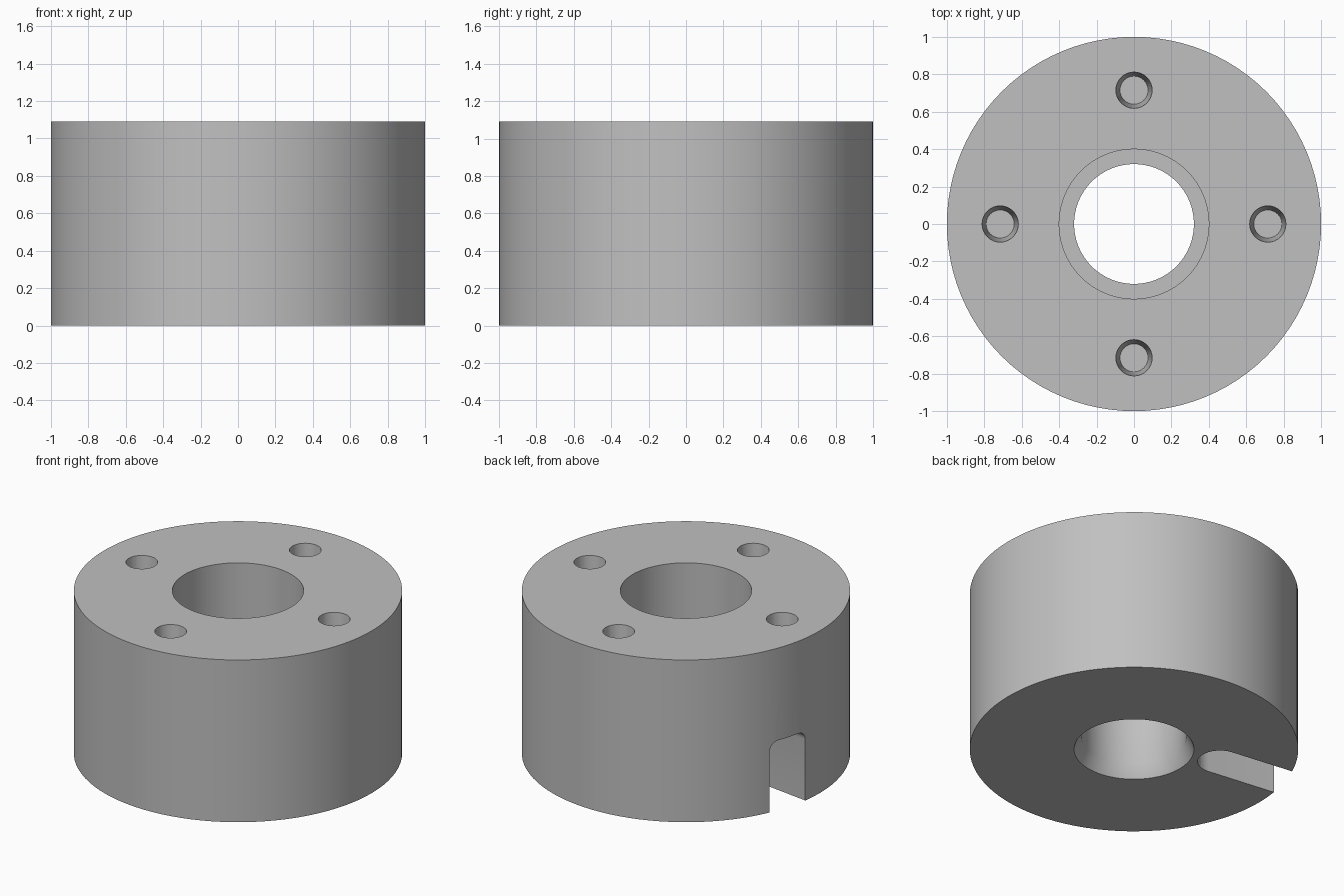
import bpy, bmesh, math
from mathutils import Matrix, Vector

if "Cube" in bpy.data.objects:
    bpy.data.objects.remove(bpy.data.objects["Cube"])

H = 1.09

grey = bpy.data.materials.new("plain grey")
grey.diffuse_color = (0.53, 0.53, 0.53, 1)
grey.use_nodes = True
grey.node_tree.nodes["Principled BSDF"].inputs["Base Color"].default_value = grey.diffuse_color


def finish(name, bm):
    bmesh.ops.recalc_face_normals(bm, faces=bm.faces)
    mesh = bpy.data.meshes.new(name)
    bm.to_mesh(mesh)
    bm.free()
    mesh.materials.append(grey)
    obj = bpy.data.objects.new(name, mesh)
    bpy.context.collection.objects.link(obj)
    return obj


def lathe(name, profile, steps):
    """Revolve a closed (radius, z) profile around z."""
    bm = bmesh.new()
    rings = [[bm.verts.new((r * math.cos(a), r * math.sin(a), z)) for r, z in profile]
             for a in (math.tau * i / steps for i in range(steps))]
    n = len(profile)
    for i in range(steps):
        a, b = rings[i], rings[(i + 1) % steps]
        for j in range(n):
            k = (j + 1) % n
            bm.faces.new((a[j], b[j], b[k], a[k]))
    return finish(name, bm)


def hole_cutter(name, x, y):
    """Slightly tapered blind hole in the top face."""
    bm = bmesh.new()
    depth, over = 0.30, 0.02
    bmesh.ops.create_cone(bm, cap_ends=True, segments=32, radius1=0.075,
                          radius2=0.097 + over * 0.022 / depth, depth=depth + over,
                          matrix=Matrix.Translation((x, y, H - depth / 2 + over / 2)))
    return finish(name, bm)


def slot_cutter(name, centre, angle, radius, top, fillet):
    """Round-ended slot running outwards, with a filleted ceiling."""
    bm = bmesh.new()
    levels = [(-0.1, 0.0)] + [
        (top - fillet + fillet * math.sin(t), fillet * (1 - math.cos(t)))
        for t in (math.pi / 2 * i / 6 for i in range(7))]
    turn = Matrix.Rotation(angle, 4, 'Z')
    rings = []
    for z, inset in levels:
        r = radius - inset
        pts = [(r * math.cos(t), r * math.sin(t))
               for t in (math.pi / 2 + math.pi * i / 20 for i in range(21))]
        pts += [(0.9, -r), (0.9, r)]
        rings.append([bm.verts.new(turn @ Vector((x, y, z)) + Vector((*centre, 0)))
                      for x, y in pts])
    n = len(rings[0])
    for a, b in zip(rings, rings[1:]):
        for j in range(n):
            k = (j + 1) % n
            bm.faces.new((a[j], a[k], b[k], b[j]))
    bm.faces.new(rings[0])
    bm.faces.new(rings[-1])
    return finish(name, bm)


# Round body with stepped bore and a flared lower mouth
body = lathe("collar_body", [(1, 0), (1, H), (0.40, H), (0.40, 0.60),
                             (0.32, 0.60), (0.32, 0.085), (0.365, 0)], 96)

# Four blind holes in the top, one side slot in the bottom
cutters = [hole_cutter(f"hole_cutter_{i}", 0.715 * math.cos(i * math.pi / 2),
                       0.715 * math.sin(i * math.pi / 2)) for i in range(4)]
cutters.append(slot_cutter("slot_cutter", (-0.50, 0.22), math.radians(172.5),
                           0.137, 0.47, 0.06))

bpy.context.view_layer.objects.active = body
body.select_set(True)
for c in cutters:
    mod = body.modifiers.new("cut", 'BOOLEAN')
    mod.operation = 'DIFFERENCE'
    mod.solver = 'EXACT'
    mod.object = c
    bpy.ops.object.modifier_apply(modifier=mod.name)
for c in cutters:
    bpy.data.objects.remove(c, do_unlink=True)

bpy.ops.object.shade_smooth_by_angle(angle=math.radians(35))
